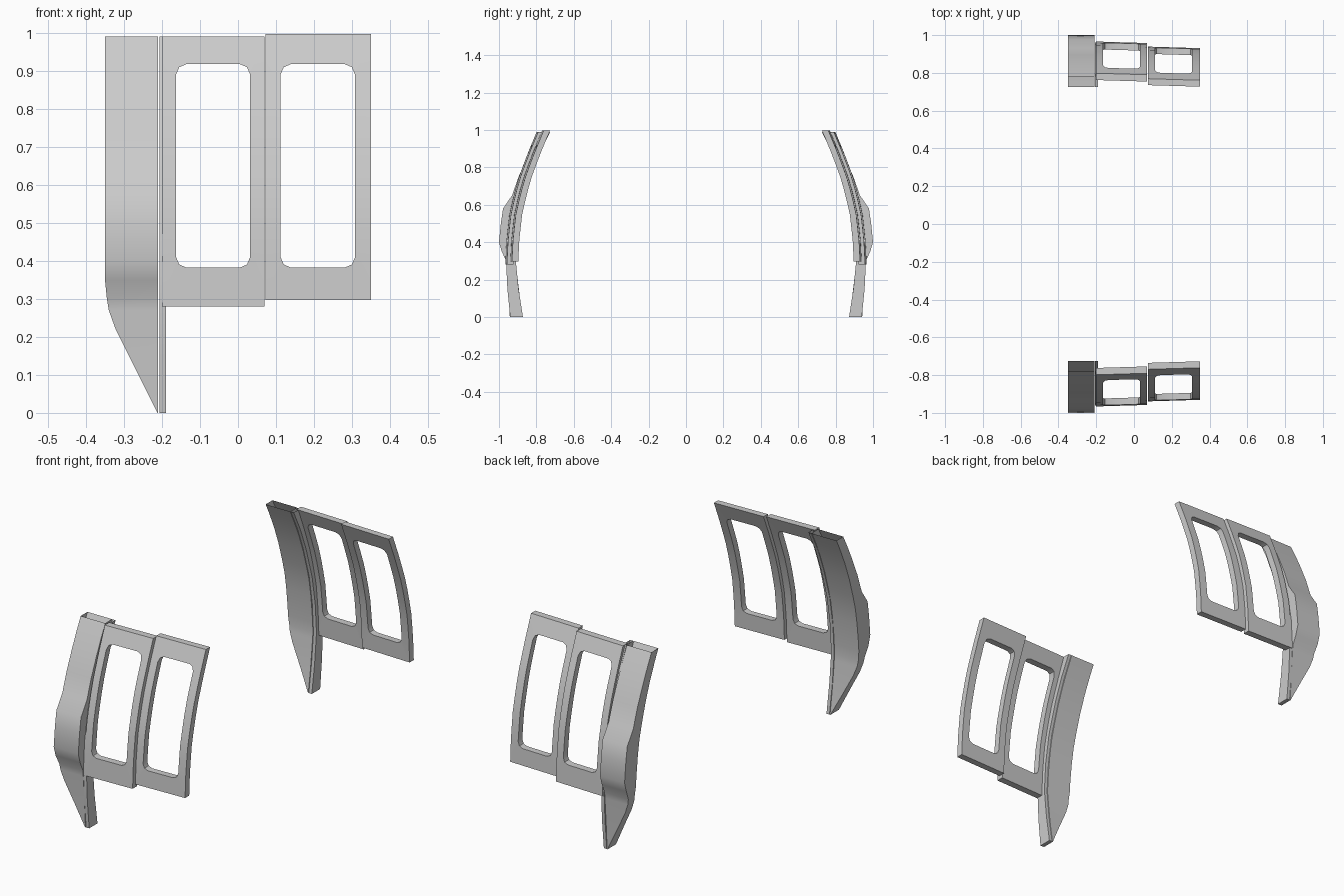
import bpy, bmesh, math

if "Cube" in bpy.data.objects:
    bpy.data.objects.remove(bpy.data.objects["Cube"])

# (z, y) profiles of the curved side wall
PANEL_INNER = [(0.28, .90), (0.42, .893), (.55, .878), (.66, .853), (.765, .822), (.88, .778), (1.0, .728)]
FIN_OUTER = [(0, .942), (.15, .95), (.30, .962), (.35, .985), (.40, 1.0), (.50, .99), (.58, .978),
             (.65, .93), (.75, .895), (.845, .853), (.93, .812), (.99, .78)]
FIN_INNER = [(0, .872), (.15, .895), (.30, .91), (.45, .90), (.6, .875), (.765, .825), (.88, .78), (.99, .725)]
FIN_LEFT = [(0, -.212), (.22, -.322), (.27, -.34), (.33, -.35), (1, -.35)]
STRIP_OUTER = [(0, .94), (.15, .955), (.30, .962), (.45, .953), (.6, .925), (.765, .872), (.88, .83), (.99, .78)]


def lerp(table, z):
    if z <= table[0][0]:
        return table[0][1]
    for (a, va), (b, vb) in zip(table, table[1:]):
        if z <= b:
            return va + (vb - va) * (z - a) / (b - a)
    return table[-1][1]


def finish(name, bm):
    bmesh.ops.recalc_face_normals(bm, faces=bm.faces)
    me = bpy.data.meshes.new(name)
    bm.to_mesh(me)
    bm.free()
    ob = bpy.data.objects.new(name, me)
    bpy.context.collection.objects.link(ob)
    bpy.ops.object.select_all(action='DESELECT')
    ob.select_set(True)
    bpy.context.view_layer.objects.active = ob
    bpy.ops.object.shade_smooth_by_angle(angle=math.radians(30))
    mod = ob.modifiers.new("other_side", 'MIRROR')
    mod.use_axis = (False, True, False)
    mod.use_mirror_merge = False
    return ob


def bridge(bm, a, b):
    n = len(a)
    for i in range(n):
        j = (i + 1) % n
        bm.faces.new((a[i], a[j], b[j], b[i]))


def column(name, left, right, outer, inner, levels):
    # four-sided tube with an open top
    bm = bmesh.new()
    rings = []
    for z in levels:
        xl, yo, yi = left(z), lerp(outer, z), lerp(inner, z)
        rings.append([bm.verts.new(p) for p in
                      ((xl, yi, z), (xl, yo, z), (right, yo, z), (right, yi, z))])
    for a, b in zip(rings, rings[1:]):
        bridge(bm, a, b)
    bm.faces.new(rings[0])
    return finish(name, bm)


def window_panel(name, x0, x1, z0, z1, hole, shift, thick):
    # curved panel with a rounded window: paired hole and border outlines
    hx0, hx1, hz0, hz1 = hole
    r, k = .028, .028 * .3
    zs = [hz0 + r + (hz1 - hz0 - 2 * r) * i / 7 for i in range(8)]
    pairs = [((hx0, z), (x0, z)) for z in zs]
    pairs.append(((hx0 + k, hz1 - k), (x0, z1)))
    pairs += [((x, hz1), (x, z1)) for x in (hx0 + r, hx1 - r)]
    pairs.append(((hx1 - k, hz1 - k), (x1, z1)))
    pairs += [((hx1, z), (x1, z)) for z in reversed(zs)]
    pairs.append(((hx1 - k, hz0 + k), (x1, z0)))
    pairs += [((x, hz0), (x, z0)) for x in (hx1 - r, hx0 + r)]
    pairs.append(((hx0 + k, hz0 + k), (x0, z0)))

    bm = bmesh.new()

    def ring(idx, t):
        return [bm.verts.new((p[idx][0], lerp(PANEL_INNER, p[idx][1]) + shift + t
                              - .03 * (p[idx][0] - x0), p[idx][1])) for p in pairs]
    hole_in, edge_in = ring(0, 0), ring(1, 0)
    hole_out, edge_out = ring(0, thick), ring(1, thick)
    bridge(bm, hole_in, edge_in)
    bridge(bm, edge_in, edge_out)
    bridge(bm, edge_out, hole_out)
    bridge(bm, hole_out, hole_in)
    return finish(name, bm)


# Bulged fin with slanted lower edge
column("side_fin", lambda z: lerp(FIN_LEFT, z), -.21, FIN_OUTER, FIN_INNER,
       [0, .11, .22, .27, .30, .35, .40, .5, .58, .65, .75, .845, .93, .99])

# Narrow strip along the fin, reaching the ground
column("edge_strip", lambda z: -.207, -.19, STRIP_OUTER, FIN_INNER,
       [0, .15, .30, .45, .6, .765, .88, .99])

# Two window panels, the second set slightly inward
window_panel("window_panel_a", -.20, .07, .28, .99, (-.163, .032, .382, .918), .03, .036)
window_panel("window_panel_b", .073, .35, .297, .997, (.112, .308, .382, .918), .006, .034)
